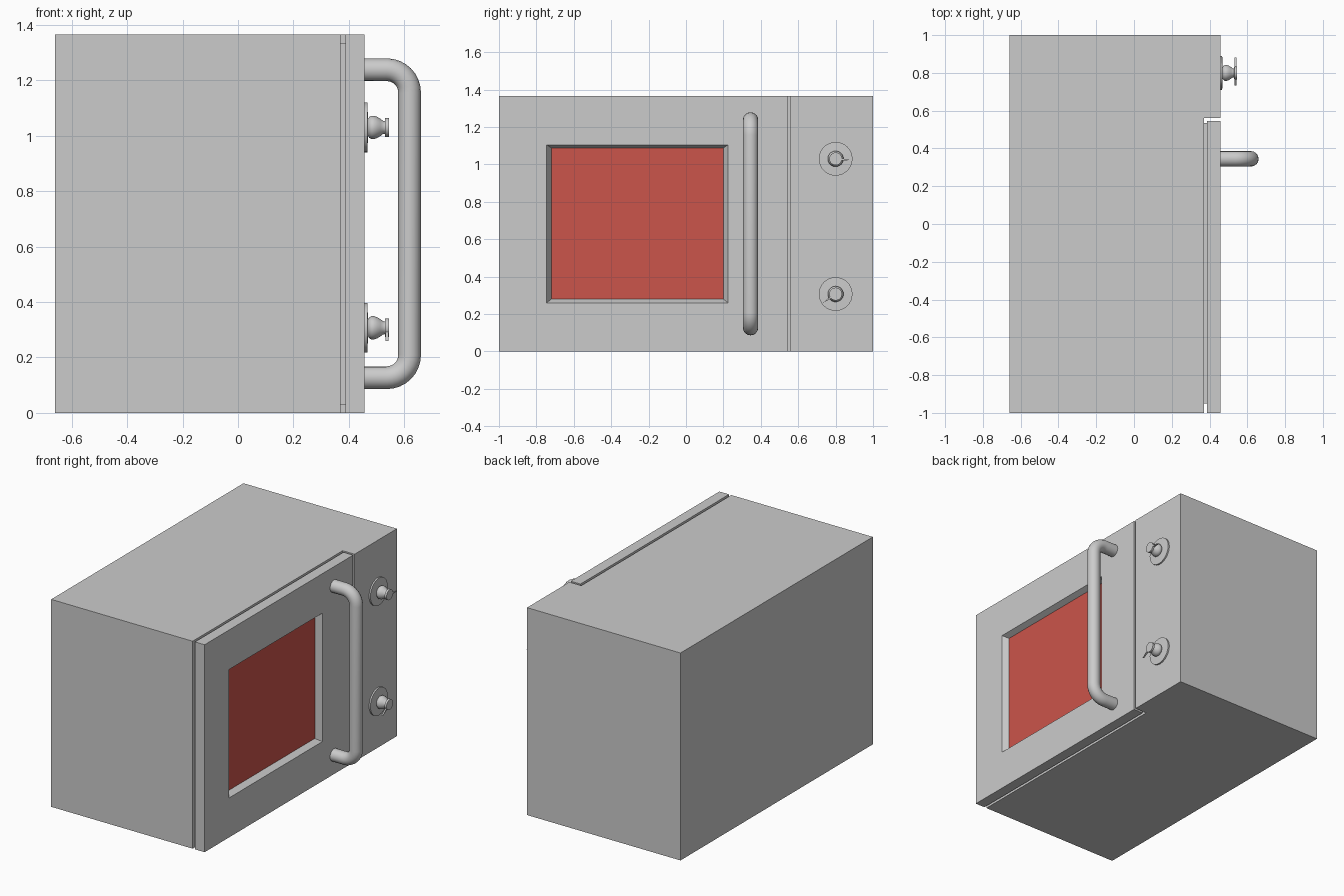
import bpy, bmesh
from math import sin, cos, pi, radians
from mathutils import Matrix, Vector

if "Cube" in bpy.data.objects:
    bpy.data.objects.remove(bpy.data.objects["Cube"])

H = 1.365        # overall height
FRONT = 0.457    # x of the door and panel faces


def make_object(name, bm):
    bmesh.ops.recalc_face_normals(bm, faces=bm.faces)
    me = bpy.data.meshes.new(name)
    bm.to_mesh(me)
    bm.free()
    ob = bpy.data.objects.new(name, me)
    bpy.context.collection.objects.link(ob)
    return ob


def box(name, lo, hi):
    lo, hi = Vector(lo), Vector(hi)
    bm = bmesh.new()
    bmesh.ops.create_cube(bm, size=1, matrix=Matrix.Translation((lo + hi) / 2)
                          @ Matrix.Diagonal((*(hi - lo), 1)))
    return make_object(name, bm)


def prism(name, pts, to_world, depth):
    """Extrude a 2D outline along depth; to_world maps (u, v, w) to a point."""
    bm = bmesh.new()
    a = [bm.verts.new(to_world(u, v, 0)) for u, v in pts]
    b = [bm.verts.new(to_world(u, v, depth)) for u, v in pts]
    n = len(pts)
    bm.faces.new(a)
    bm.faces.new(b)
    for i in range(n):
        bm.faces.new((a[i], a[(i + 1) % n], b[(i + 1) % n], b[i]))
    return make_object(name, bm)


# Cabinet: L-shaped plan, with the control panel flush in one piece
plan = [(-0.66, -1), (0.37, -1), (0.37, 0.56), (FRONT, 0.56), (FRONT, 1), (-0.66, 1)]
prism("cabinet", plan, lambda u, v, w: (u, v, w), H)

# Door seal set back from the door edges
box("door_seal", (0.365, -0.95, 0.03), (0.39, 0.535, H - 0.03))

# Door: nested rectangles bridged into a slab with a bevelled window recess
sections = [(0.387, -1, 0.545, 0, H),
            (FRONT, -1, 0.545, 0, H),
            (FRONT, -0.745, 0.225, 0.26, 1.105),
            (0.417, -0.72, 0.2, 0.28, 1.088)]
bm = bmesh.new()
loops = [[bm.verts.new((x, y, z)) for y, z in ((y0, z0), (y1, z0), (y1, z1), (y0, z1))]
         for x, y0, y1, z0, z1 in sections]
for a, b in zip(loops, loops[1:]):
    for i in range(4):
        j = (i + 1) % 4
        bm.faces.new((a[i], a[j], b[j], b[i]))
bm.faces.new(loops[0])
bm.faces.new(loops[-1])
make_object("door", bm)

# Red window pane
pane = box("window_pane", (0.405, -0.72, 0.28), (0.419, 0.2, 1.088))
red = bpy.data.materials.new("red_glass")
red.diffuse_color = (0.6, 0.09, 0.07, 1)
red.use_nodes = True
red.node_tree.nodes["Principled BSDF"].inputs["Base Color"].default_value = red.diffuse_color
pane.data.materials.append(red)

# Handle: round tube with two rounded corners
R, X, Z0, Z1 = 0.082, 0.619, 0.127, 1.238
path = [(FRONT - 0.005, Z0)]
for cz, start in ((Z0 + R, -90), (Z1 - R, 0)):
    for k in range(9):
        t = radians(start + 90 * k / 8)
        path.append((X - R + R * cos(t), cz + R * sin(t)))
path.append((FRONT - 0.005, Z1))
cu = bpy.data.curves.new("handle", 'CURVE')
cu.dimensions = '3D'
cu.bevel_depth = 0.041
cu.bevel_resolution = 6
cu.use_fill_caps = True
sp = cu.splines.new('POLY')
sp.points.add(len(path) - 1)
for p, (x, z) in zip(sp.points, path):
    p.co = (x, 0.345, z, 1)
bpy.context.collection.objects.link(bpy.data.objects.new("handle", cu))

# Knobs: turned profile (offset from the panel, radius) and a thin pointer
profile = [(-0.003, 0), (-0.003, 0.09), (0.01, 0.09), (0.012, 0.03), (0.016, 0.037),
           (0.024, 0.042), (0.034, 0.042), (0.045, 0.038), (0.057, 0.031), (0.066, 0.024),
           (0.073, 0.023), (0.074, 0.034), (0.088, 0.034), (0.088, 0)]


def knob(name, y, z, angle):
    bm = bmesh.new()
    vs = [bm.verts.new((FRONT + d, y, z + r)) for d, r in profile]
    es = [bm.edges.new(e) for e in zip(vs, vs[1:])]
    bmesh.ops.spin(bm, geom=vs + es, cent=(0, y, z), axis=(1, 0, 0),
                   angle=2 * pi, steps=32)
    bmesh.ops.remove_doubles(bm, verts=bm.verts, dist=1e-5)
    ob = make_object(name, bm)
    bpy.ops.object.select_all(action='DESELECT')
    ob.select_set(True)
    bpy.context.view_layer.objects.active = ob
    bpy.ops.object.shade_smooth_by_angle(angle=radians(35))
    c, s = cos(angle), sin(angle)
    prism(name + "_pointer", [(0.02, -0.007), (0.083, 0), (0.02, 0.007)],
          lambda u, v, w: (FRONT + 0.076 + w, y + u * c - v * s, z + u * s + v * c), 0.01)


knob("upper_knob", 0.80, 1.03, radians(-5))
knob("lower_knob", 0.80, 0.307, radians(215))
